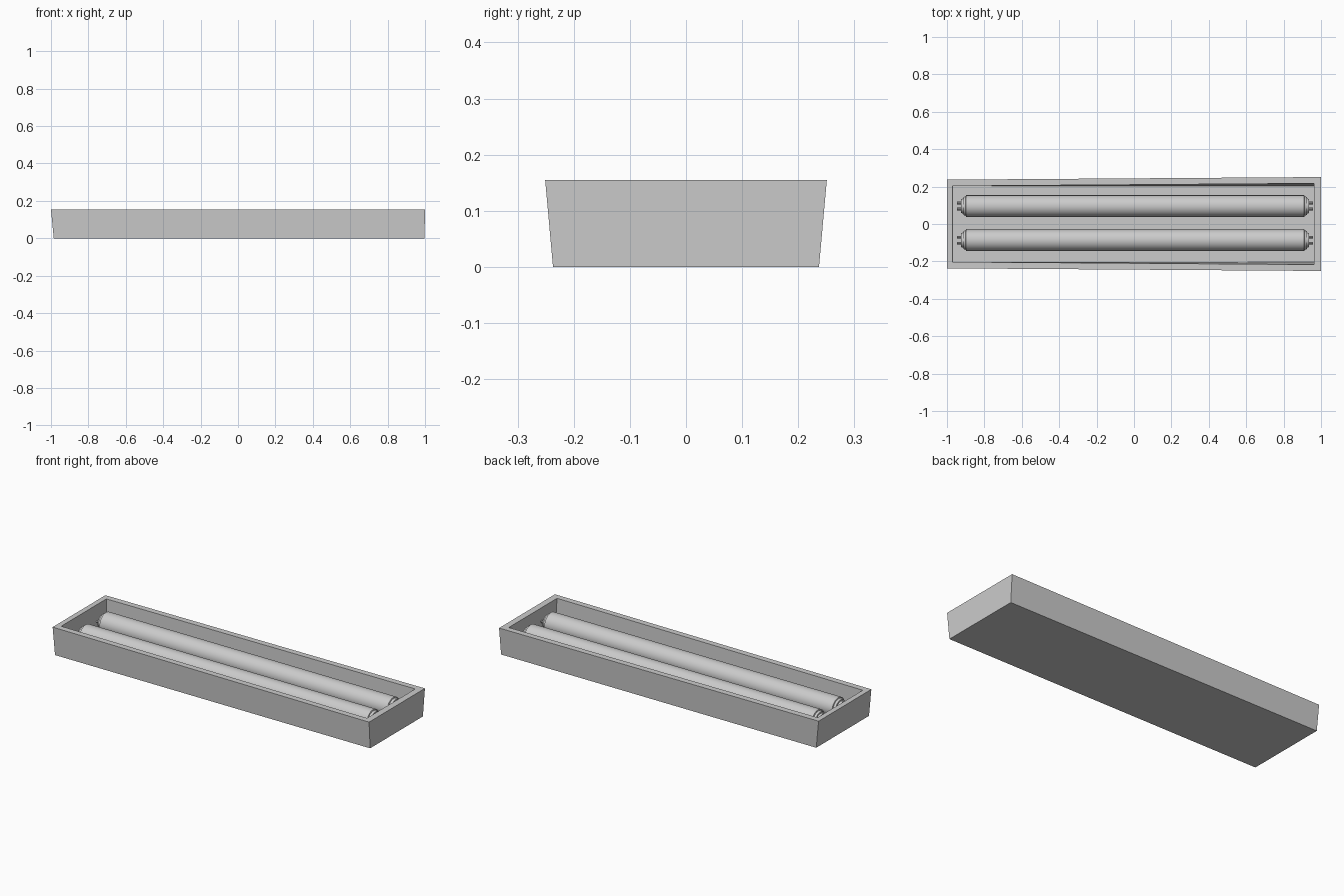
import bpy, bmesh, math
from mathutils import Vector

if "Cube" in bpy.data.objects:
    bpy.data.objects.remove(bpy.data.objects["Cube"])


def make_object(name, bm):
    bmesh.ops.recalc_face_normals(bm, faces=bm.faces)
    mesh = bpy.data.meshes.new(name)
    bm.to_mesh(mesh)
    bm.free()
    obj = bpy.data.objects.new(name, mesh)
    bpy.context.collection.objects.link(obj)
    return obj


def ring(bm, x0, x1, y0, y1, z):
    # four corners: left end half-width y0, right end half-width y1
    return [bm.verts.new(p) for p in
            ((x0, -y0, z), (x1, -y1, z), (x1, y1, z), (x0, y0, z))]


def lathe(bm, profile, cy, cz, sides):
    # revolve (x, radius) points about a line parallel to x
    loops = []
    for x, r in profile:
        loops.append([bm.verts.new((x, cy + r * math.cos(2 * math.pi * i / sides),
                                    cz + r * math.sin(2 * math.pi * i / sides)))
                      for i in range(sides)])
    for a, b in zip(loops, loops[1:]):
        for i in range(sides):
            j = (i + 1) % sides
            bm.faces.new((a[i], a[j], b[j], b[i]))
    bm.faces.new(loops[0])
    bm.faces.new(loops[-1])


# Open tray: flared outer shell, rim, inner walls and floor
bm = bmesh.new()
rings = [ring(bm, -0.985, 0.997, 0.237, 0.237, 0),
         ring(bm, -1.0, 1.0, 0.237, 0.251, 0.155),
         ring(bm, -0.97, 0.963, 0.203, 0.217, 0.155),
         ring(bm, -0.968, 0.963, 0.203, 0.204, 0.02)]
for a, b in zip(rings, rings[1:]):
    for i in range(4):
        j = (i + 1) % 4
        bm.faces.new((a[i], a[j], b[j], b[i]))
bm.faces.new(rings[0])
bm.faces.new(rings[-1])
make_object("tray", bm)

# Two tubes with stepped end caps and paired contact pins
CX, CZ = 0.006, 0.081
half = [(0.93, 0.038), (0.918, 0.040), (0.918, 0.048), (0.906, 0.052), (0.904, 0.058)]
profile = [(CX - x, r) for x, r in half] + [(CX + x, r) for x, r in reversed(half)]
for label, cy in (("back", 0.096), ("front", -0.086)):
    bm = bmesh.new()
    lathe(bm, profile, cy, CZ, 40)
    tube = make_object(label + "_tube", bm)

    bm = bmesh.new()
    for side in (-1, 1):
        for dy in (-0.016, 0.016):
            lathe(bm, [(CX + side * 0.925, 0.007), (CX + side * 0.952, 0.007)],
                  cy + dy, CZ, 12)
    pins = make_object(label + "_contact_pins", bm)

    for obj in (tube, pins):
        bpy.ops.object.select_all(action='DESELECT')
        obj.select_set(True)
        bpy.context.view_layer.objects.active = obj
        bpy.ops.object.shade_smooth_by_angle(angle=math.radians(30))
